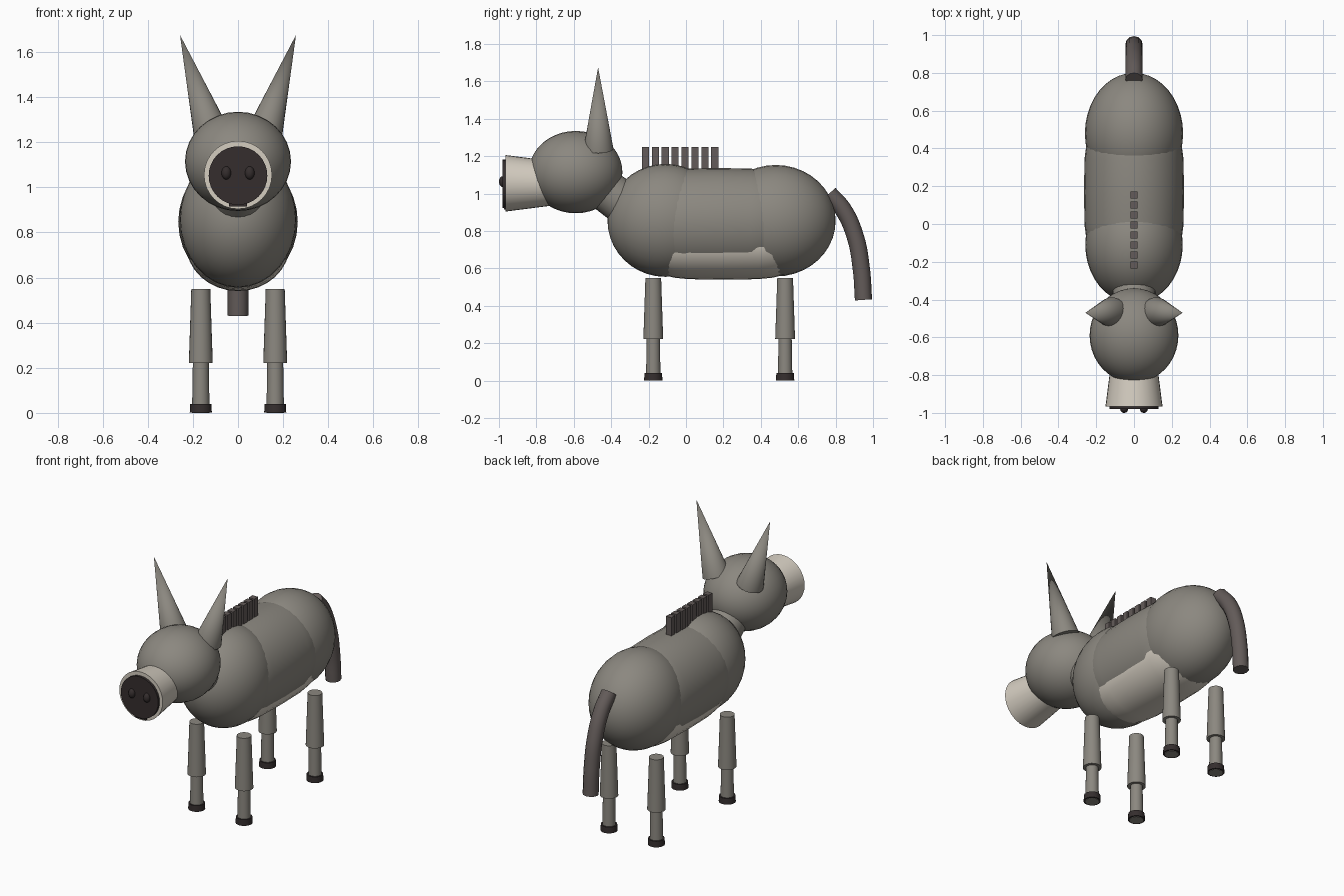
import bpy
import math
from mathutils import Matrix, Vector

cube = bpy.data.objects.get("Cube")
if cube:
    bpy.data.objects.remove(cube, do_unlink=True)


def material(name, r, g, b):
    m = bpy.data.materials.new(name)
    m.use_nodes = True
    m.diffuse_color = (r, g, b, 1)
    node = next(n for n in m.node_tree.nodes if n.type == 'BSDF_PRINCIPLED')
    node.inputs["Base Color"].default_value = (r, g, b, 1)
    return m


GREY = material("warm grey coat", 0.26, 0.245, 0.215)
CREAM = material("pale cream", 0.66, 0.61, 0.53)
BROWN = material("dark brown hair", 0.125, 0.105, 0.10)
DARK = material("near black", 0.035, 0.027, 0.027)


def finish(name, mat):
    ob = bpy.context.object
    ob.name = name
    ob.data.materials.append(mat)
    bpy.ops.object.shade_smooth_by_angle(angle=math.radians(40))
    return ob


def ellipsoid(name, mat, centre, radii, blunt=1.0):
    """Ellipsoid with poles along y; blunt below 1 fattens the ends."""
    bpy.ops.mesh.primitive_uv_sphere_add(segments=32, ring_count=20, location=centre)
    me = bpy.context.object.data
    me.transform(Matrix.Rotation(math.pi / 2, 4, 'X'))
    for v in me.vertices:
        v.co.y = math.copysign(abs(v.co.y) ** blunt, v.co.y)
        v.co = Vector(a * b for a, b in zip(v.co, radii))
    return finish(name, mat)


def cone(name, mat, start, end, r1, r2, sides=24):
    """Tapered cylinder between two points."""
    a, b = Vector(start), Vector(end)
    bpy.ops.mesh.primitive_cone_add(vertices=sides, radius1=r1, radius2=r2,
                                    depth=(b - a).length, location=(a + b) / 2)
    ob = bpy.context.object
    ob.rotation_euler = (b - a).to_track_quat('Z', 'Y').to_euler()
    return finish(name, mat)


def box(name, mat, centre, size):
    bpy.ops.mesh.primitive_cube_add(size=1, location=centre)
    ob = bpy.context.object
    ob.data.transform(Matrix.Diagonal((*size, 1)))
    ob.name = name
    ob.data.materials.append(mat)


# Body
ellipsoid("chest", GREY, (0, -0.11, 0.857), (0.258, 0.31, 0.302))
ellipsoid("rump", GREY, (0, 0.48, 0.855), (0.26, 0.32, 0.298))
ellipsoid("barrel", GREY, (0, 0.17, 0.847), (0.265, 0.45, 0.29), blunt=0.5)
ellipsoid("belly", CREAM, (0, 0.2, 0.75), (0.231, 0.47, 0.21), blunt=0.5)

# Neck and head
cone("neck", GREY, (0, -0.2, 0.85), (0, -0.5, 1.07), 0.12, 0.11)
ellipsoid("head", GREY, (0, -0.59, 1.115), (0.235, 0.25, 0.22))
cone("snout", CREAM, (0, -0.7, 1.055), (0, -0.965, 1.055), 0.117, 0.151, 32)
cone("nose", DARK, (0, -0.955, 1.052), (0, -0.98, 1.052), 0.13, 0.13, 32)
box("mouth", DARK, (0, -0.962, 0.922), (0.08, 0.02, 0.016))

# Paired head parts
for side, s in (("left", 1), ("right", -1)):
    cone(f"{side}_ear", GREY, (s * 0.118, -0.468, 1.24), (s * 0.257, -0.47, 1.675), 0.08, 0)
    ellipsoid(f"{side}_nostril", DARK, (s * 0.052, -0.98, 1.064), (0.021, 0.02, 0.029))

# Legs
for side, s in (("left", 1), ("right", -1)):
    for end, y in (("front", -0.175), ("back", 0.53)):
        x = s * 0.165
        tag = f"{end}_{side}"
        cone(f"{tag}_upper_leg", GREY, (x, y, 0.222), (x, y, 0.55), 0.053, 0.042)
        cone(f"{tag}_lower_leg", GREY, (x, y, 0), (x, y, 0.24), 0.039, 0.035)
        cone(f"{tag}_hoof", DARK, (x, y, 0.002), (x, y, 0.04), 0.049, 0.047)

# Mane tufts
for i in range(8):
    box(f"mane_tuft_{i + 1}", BROWN, (0, -0.217 + i * 0.053, 1.175), (0.038, 0.038, 0.15))

# Tail
curve = bpy.data.curves.new("tail", 'CURVE')
curve.dimensions = '3D'
curve.bevel_depth = 0.046
curve.bevel_resolution = 4
curve.use_fill_caps = True
path = [(0.765, 1.0), (0.84, 0.915), (0.905, 0.77), (0.937, 0.6), (0.949, 0.432)]
spline = curve.splines.new('BEZIER')
spline.bezier_points.add(len(path) - 1)
for point, (y, z) in zip(spline.bezier_points, path):
    point.co = (0, y, z)
    point.handle_left_type = point.handle_right_type = 'AUTO'
tail = bpy.data.objects.new("tail", curve)
bpy.context.collection.objects.link(tail)
bpy.ops.object.select_all(action='DESELECT')
tail.select_set(True)
bpy.context.view_layer.objects.active = tail
bpy.ops.object.convert(target='MESH')
finish("tail", BROWN)
